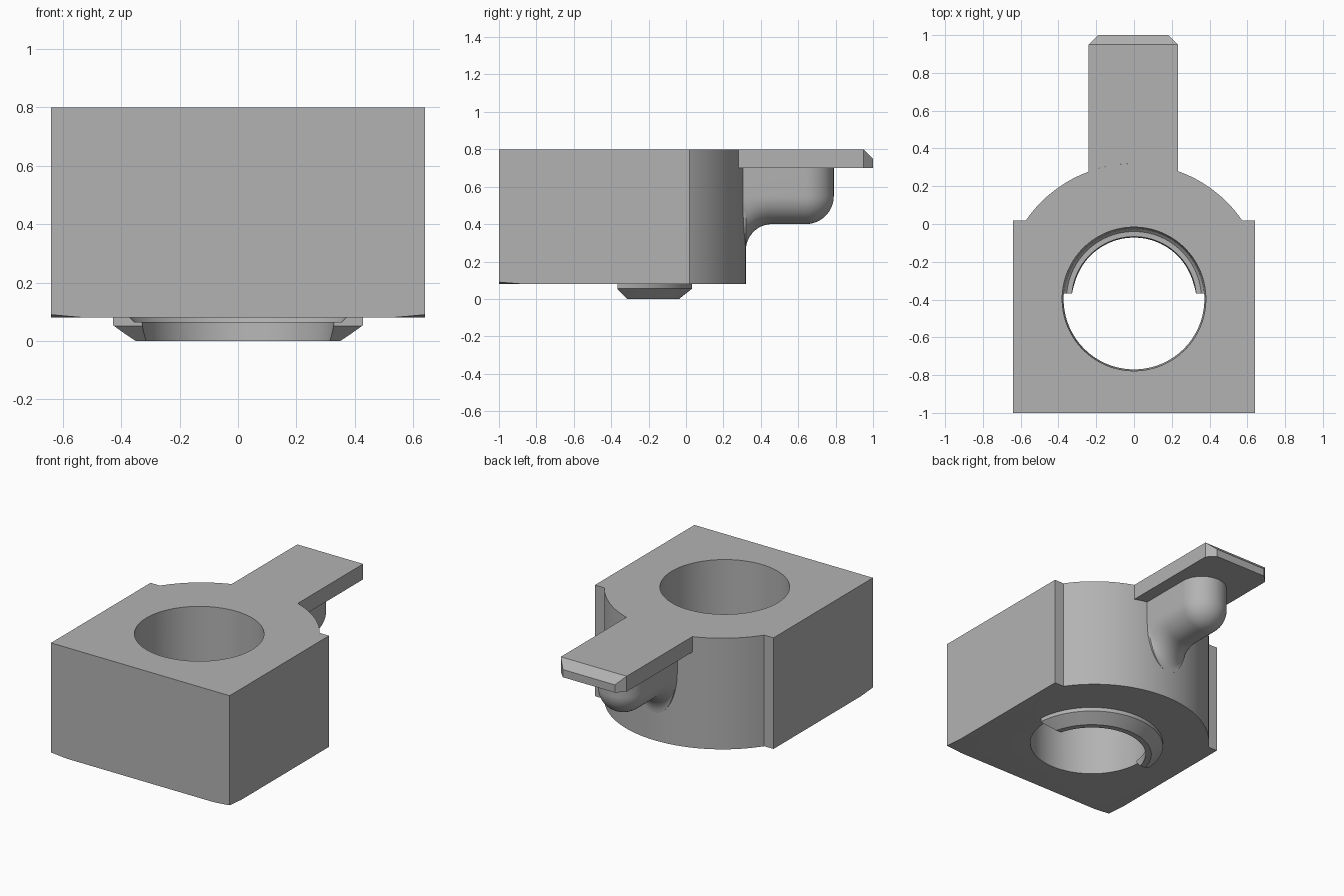
import bpy, bmesh
from math import sin, cos, pi, sqrt, asin, radians
from mathutils import Matrix

if "Cube" in bpy.data.objects:
    bpy.data.objects.remove(bpy.data.objects["Cube"])

grey = bpy.data.materials.new("plain grey")
grey.use_nodes = True
COLOUR = (0.45, 0.45, 0.45, 1)
grey.diffuse_color = COLOUR
grey.node_tree.nodes["Principled BSDF"].inputs["Base Color"].default_value = COLOUR

HOLE_Y = -0.397                  # axis of the bore
ARC_Y, ARC_R = -0.375, 0.695     # rounded back wall
BASE, TOP = 0.08, 0.8


def make_object(name, bm):
    bmesh.ops.recalc_face_normals(bm, faces=bm.faces)
    mesh = bpy.data.meshes.new(name)
    bm.to_mesh(mesh)
    bm.free()
    obj = bpy.data.objects.new(name, mesh)
    bpy.context.collection.objects.link(obj)
    mesh.materials.append(grey)
    return obj


def loft(name, rings, cap=True, loop=False):
    """Skin a list of closed point rings."""
    bm = bmesh.new()
    rows = [[bm.verts.new(p) for p in ring] for ring in rings]
    n = len(rows[0])
    pairs = list(zip(rows, rows[1:]))
    if loop:
        pairs.append((rows[-1], rows[0]))
    for a, b in pairs:
        for i in range(n):
            j = (i + 1) % n
            bm.faces.new((a[i], a[j], b[j], b[i]))
    if cap and not loop:
        bm.faces.new(rows[0])
        bm.faces.new(rows[-1])
    return make_object(name, bm)


def circle(r, z, n=128):
    return [(r * cos(2 * pi * i / n), HOLE_Y + r * sin(2 * pi * i / n), z) for i in range(n)]


def prism(name, outline, z0, z1):
    return loft(name, [[(x, y, z) for x, y in outline] for z in (z0, z1)])


def cut(obj, cutter, operation="DIFFERENCE"):
    mod = obj.modifiers.new("cut", "BOOLEAN")
    mod.object, mod.operation, mod.solver = cutter, operation, "EXACT"
    graph = bpy.context.evaluated_depsgraph_get()
    mesh = bpy.data.meshes.new_from_object(obj.evaluated_get(graph))
    obj.modifiers.clear()
    obj.data = mesh
    bpy.data.objects.remove(cutter)


def back_arc(x0, x1, n):
    """Points along the rounded back wall, between two x positions."""
    a, b = asin(x0 / ARC_R), asin(x1 / ARC_R)
    angles = [a + (b - a) * i / n for i in range(n + 1)]
    return [(ARC_R * sin(t), ARC_Y + ARC_R * cos(t)) for t in angles]


# Block with rounded back, bore and shallow conical relief under the corners
shoulder = 0.573
arc = back_arc(shoulder, -shoulder, 48)
ledge = arc[0][1]
outline = [(-0.64, -1), (0.64, -1), (0.64, ledge)] + arc + [(-0.64, ledge)]
body = prism("body", outline, BASE, TOP)
cut(body, loft("relief_cutter", [circle(0.64, 0.06), circle(7.36, 0.9)]), "INTERSECT")
cut(body, loft("bore_cutter", [circle(0.372, 0.0), circle(0.381, 0.85)]))

# Half ring lip below the bore, with bevelled ends
section = [(0.43, BASE), (0.43, 0.055), (0.36, 0), (0.325, 0),
           (0.33, 0.065), (0.357, 0.065), (0.372, BASE)]
lip = loft("bottom_lip", [circle(r, z) for r, z in section], loop=True)
side = [(-1, 0.2), (-0.367, 0.2), (-0.367, 0.052), (-0.265, -0.05), (-1, -0.05)]
cut(lip, loft("lip_cutter", [[(x, y, z) for y, z in side] for x in (-1, 1)]))

# Flat arm on the back, with a bevelled tip
arm_left, arm_right = 0.232, -0.24
arm_outline = back_arc(arm_right, arm_left, 16) + [
    (arm_left, 0.95), (arm_left - 0.05, 1), (arm_right + 0.05, 1), (arm_right, 0.95)]
arm = prism("arm", arm_outline, 0.7, TOP)
bm = bmesh.new()
bm.from_mesh(arm.data)
cut_result = bmesh.ops.bisect_plane(
    bm, geom=bm.verts[:] + bm.edges[:] + bm.faces[:],
    plane_co=(0, 0.95, TOP), plane_no=(0, 1, 1), clear_outer=True)
rim = [e for e in cut_result["geom_cut"] if isinstance(e, bmesh.types.BMEdge)]
bmesh.ops.holes_fill(bm, edges=[e for e in bm.edges if e.is_boundary])
bmesh.ops.recalc_face_normals(bm, faces=bm.faces)
bm.to_mesh(arm.data)
bm.free()

# Rounded rib beneath the arm, blending down into the back wall
RIB_R, RIB_MID, RIB_TOP, FILLET = 0.15, 0.55, 0.7, 0.14


def rib_ring(y, width, drop=0.0):
    ring = [(-width, y, RIB_TOP)]
    for i in range(25):
        t = pi * i / 24
        ring.append((-width * cos(t), y, RIB_MID - (width + drop) * sin(t)))
    return ring + [(width, y, RIB_TOP)]


rings = [rib_ring(0.2, RIB_R, FILLET)]
for i in range(13):
    t = pi / 2 * i / 12
    rings.append(rib_ring(0.32 + FILLET * (1 - cos(t)), RIB_R, FILLET * (1 - sin(t))))
for i in range(17):
    t = pi / 2 * i / 16
    rings.append(rib_ring(0.64 + RIB_R * sin(t), max(RIB_R * cos(t), 0.001)))
rib = loft("arm_rib", rings)

# Smooth the curved walls, keep the edges sharp
bpy.ops.object.select_all(action="DESELECT")
for obj in (body, lip, arm, rib):
    obj.select_set(True)
bpy.context.view_layer.objects.active = body
bpy.ops.object.shade_smooth_by_angle(angle=radians(25))
